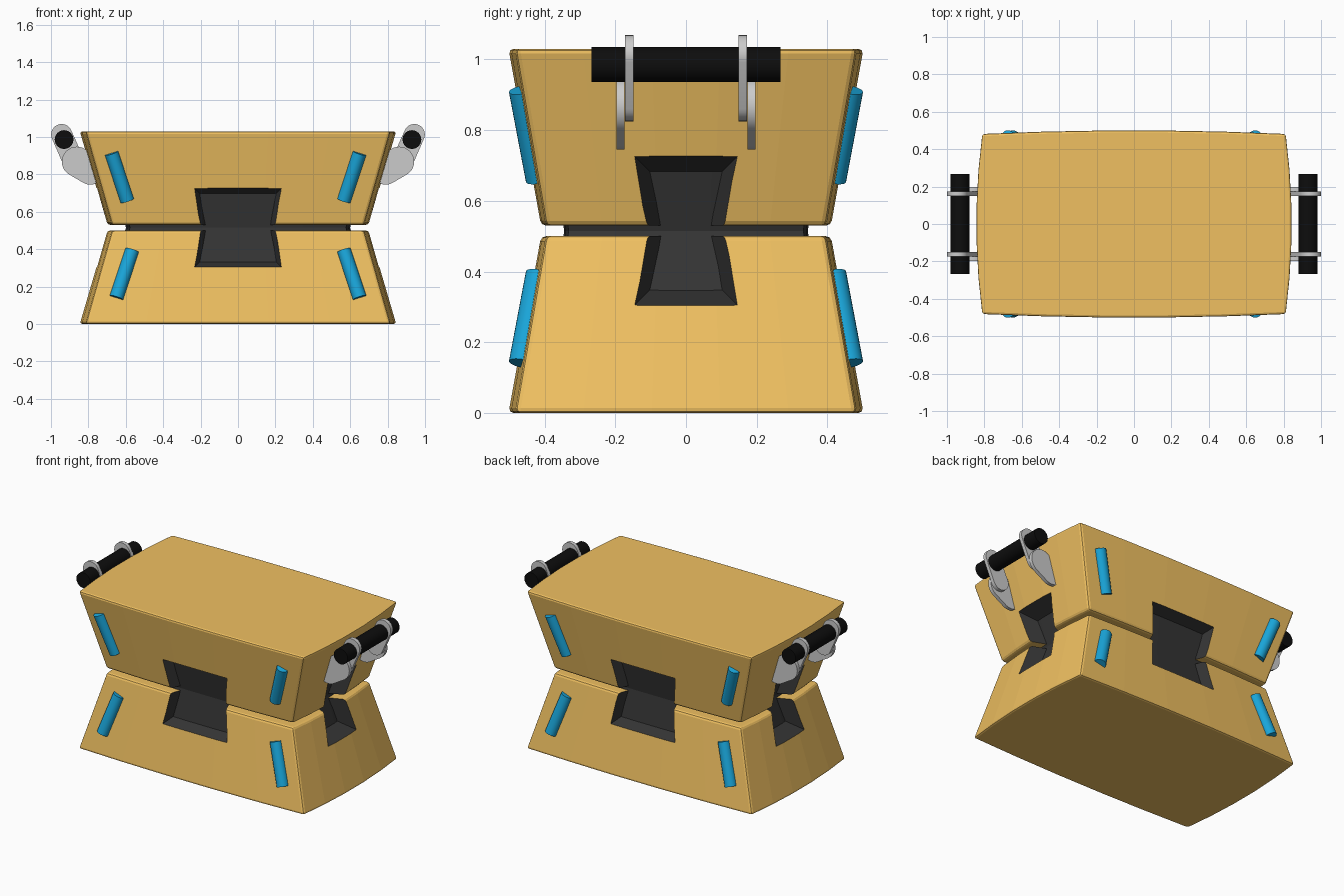
import bpy, bmesh
from math import cos, sin, pi
from mathutils import Vector

if "Cube" in bpy.data.objects:
    bpy.data.objects.remove(bpy.data.objects["Cube"])

MID = 0.515


def material(name, rgb):
    m = bpy.data.materials.new(name)
    m.diffuse_color = (*rgb, 1)
    m.use_nodes = True
    m.node_tree.nodes["Principled BSDF"].inputs["Base Color"].default_value = m.diffuse_color
    return m


gold = material("gold", (0.87, 0.53, 0.12))
dark = material("dark_grey", (0.035, 0.035, 0.035))
black = material("black", (0.004, 0.004, 0.004))
blue = material("blue", (0.01, 0.38, 0.70))


def finish(bm, name, *mats, smooth=False):
    bmesh.ops.recalc_face_normals(bm, faces=bm.faces)
    me = bpy.data.meshes.new(name)
    bm.to_mesh(me)
    bm.free()
    ob = bpy.data.objects.new(name, me)
    bpy.context.collection.objects.link(ob)
    for m in mats:
        me.materials.append(m)
    if smooth:
        bpy.context.view_layer.objects.active = ob
        ob.select_set(True)
        bpy.ops.object.shade_smooth_by_angle()
        ob.select_set(False)
    return ob


def loft(bm, rings):
    """Closed solid through a list of rings with equal point counts."""
    vs = [[bm.verts.new(p) for p in r] for r in rings]
    n = len(vs[0])
    for a, b in zip(vs, vs[1:]):
        for i in range(n):
            bm.faces.new((a[i], a[(i + 1) % n], b[(i + 1) % n], b[i]))
    bm.faces.new(vs[0][::-1])
    bm.faces.new(vs[-1])


def footprint(hx, hy, z, n=5):
    """Rectangle with gently bulging sides."""
    cx, cy = hx * 0.962, hy * 0.962
    pts = []
    for i in range(n):
        t = 2 * i / n - 1
        pts.append((cx * t, -cy - (hy - cy) * (1 - t * t)))
    for i in range(n):
        t = 2 * i / n - 1
        pts.append((cx + (hx - cx) * (1 - t * t), cy * t))
    pts += [(-x, -y) for x, y in pts]
    return [(x, y, z) for x, y in pts]


# tapered pocket cutters, one per side
def pocket(bm, axis, sign, d0, d1, ref, w_top, w_mid, hz):
    rings = []
    for d in (d0, d1):
        g = (d - ref) * 0.4
        a, b, h = w_top + g, w_mid + g, hz + g
        prof = [(-a, -h), (a, -h), (b, 0), (a, h), (-a, h), (-b, 0)]
        rings.append([(u, sign * d, MID + v) if axis == 'y' else (sign * d, u, MID + v)
                      for u, v in prof])
    loft(bm, rings)


bm = bmesh.new()
for s in (-1, 1):
    pocket(bm, 'y', s, 0.30, 0.55, 0.44, 0.23, 0.21, 0.208)
    pocket(bm, 'x', s, 0.55, 0.90, 0.74, 0.14, 0.125, 0.205)
cutter = finish(bm, "pocket_cutter", dark)
cutter.hide_render = True

# lower and upper shells
for name, z_wide, z_narrow in (("lower_shell", 0, 0.5), ("upper_shell", 1.03, 0.53)):
    bm = bmesh.new()
    loft(bm, [footprint(0.847, 0.503, z_wide), footprint(0.70, 0.412, z_narrow)])
    bmesh.ops.recalc_face_normals(bm, faces=bm.faces)
    edges = [e for e in bm.edges if e.calc_face_angle() > 0.7]
    bmesh.ops.bevel(bm, geom=edges, offset=0.014, segments=2, profile=0.5, affect='EDGES')
    shell = finish(bm, name, gold, dark)
    mod = shell.modifiers.new("pockets", 'BOOLEAN')
    mod.operation = 'DIFFERENCE'
    mod.solver = 'EXACT'
    mod.material_mode = 'TRANSFER'
    mod.object = cutter
    bpy.context.view_layer.objects.active = shell
    bpy.ops.object.modifier_apply(modifier=mod.name)
bpy.data.objects.remove(cutter)

# hourglass core
bm = bmesh.new()
loft(bm, [footprint(0.60 + 0.29 * abs(z - MID), 0.345 + 0.18 * abs(z - MID), z)
          for z in (0.25, MID, 0.78)])
finish(bm, "inner_core", dark)


def rod(name, p, q, r, mat, sides=24):
    p, q = Vector(p), Vector(q)
    axis = q - p
    bm = bmesh.new()
    bmesh.ops.create_cone(bm, cap_ends=True, segments=sides, radius1=r, radius2=r,
                          depth=axis.length)
    bm.transform(axis.to_track_quat('Z', 'Y').to_matrix().to_4x4())
    bmesh.ops.translate(bm, verts=bm.verts, vec=(p + q) / 2)
    return finish(bm, name, mat, smooth=True)


# blue corner bars, front and back
for s in (-1, 1):
    side = "front" if s < 0 else "back"
    for level, up, cx in (("upper", 1, -0.634), ("upper", 1, 0.608),
                          ("lower", -1, -0.608), ("lower", -1, 0.608)):
        k = 1 if cx > 0 else -1
        z = MID + up * 0.26
        dx, dy, dz = k * 0.042, s * 0.024, up * 0.127
        c = Vector((cx, s * 0.44, z + 0.012))
        d = Vector((dx, dy, dz))
        rod(f"{side}_{level}_bar", c - d, c + d, 0.0375, blue)


def plate(name, circles, y0, y1):
    """Flat plate: hull of two circles given as (x, z, radius)."""
    bm = bmesh.new()
    for x, z, r in circles:
        for i in range(32):
            a = 2 * pi * i / 32
            for y in (y0, y1):
                bm.verts.new((x + r * cos(a), y, z + r * sin(a)))
    res = bmesh.ops.convex_hull(bm, input=bm.verts)
    inner = [v for v in res["geom_interior"] if isinstance(v, bmesh.types.BMVert)]
    bmesh.ops.delete(bm, geom=inner, context='VERTS')
    bmesh.ops.dissolve_limit(bm, angle_limit=0.01, verts=bm.verts, edges=bm.edges)
    finish(bm, name, smooth=True)


# carrying handles with paired bracket plates
for k in (-1, 1):
    side = "left" if k < 0 else "right"
    rod(f"{side}_handle", (k * 0.93, -0.268, 0.986), (k * 0.93, 0.268, 0.986), 0.05, black, 32)
    for s in (-1, 1):
        plate(f"{side}_handle_lever",
              [(k * 0.943, 1.013, 0.056), (k * 0.885, 0.882, 0.057)], s * 0.149, s * 0.1725)
        plate(f"{side}_handle_mount",
              [(k * 0.862, 0.868, 0.08), (k * 0.79, 0.82, 0.075)], s * 0.174, s * 0.197)
